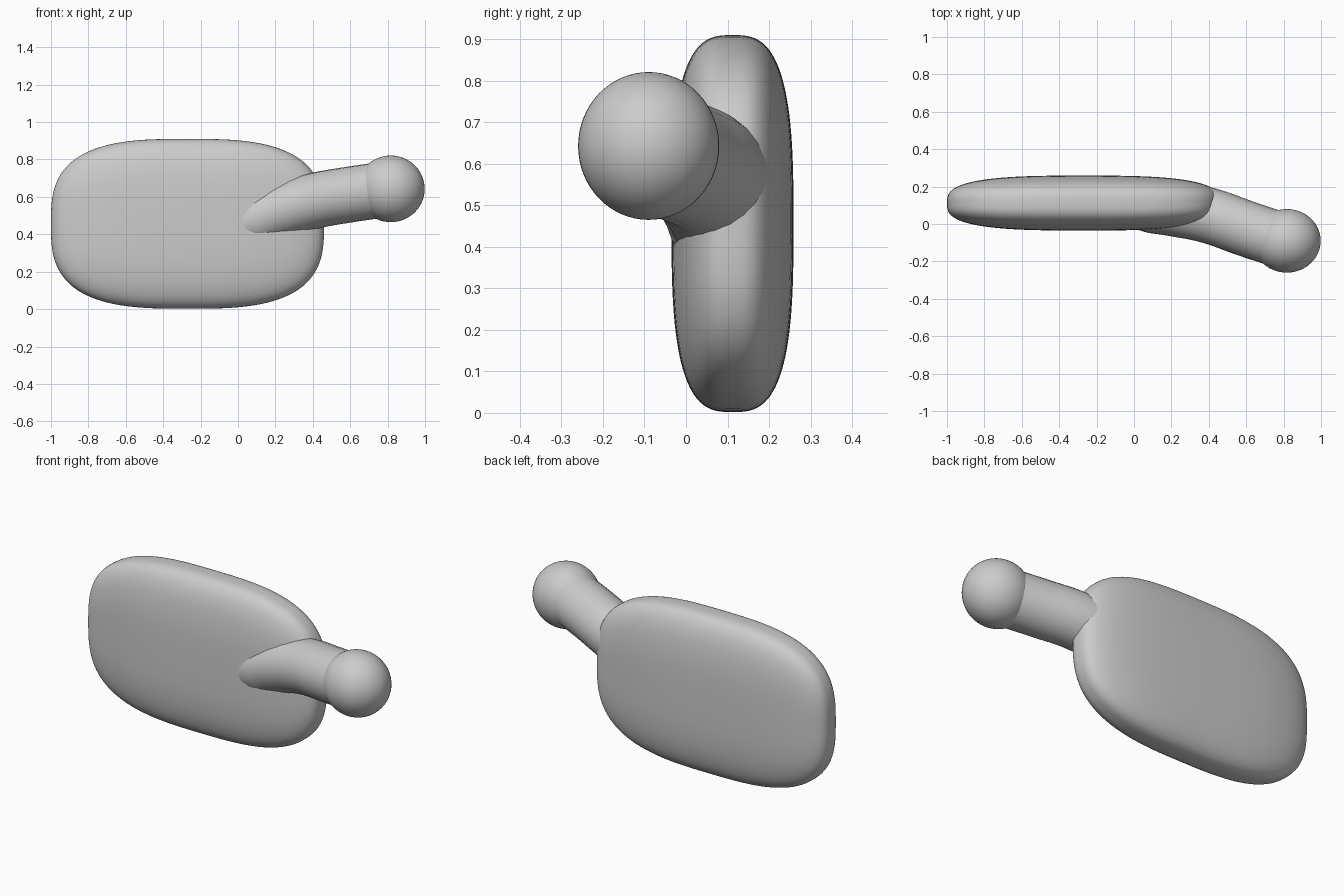
import bpy, bmesh
from mathutils import Vector

if "Cube" in bpy.data.objects:
    bpy.data.objects.remove(bpy.data.objects["Cube"])


def add_object(name, bm):
    mesh = bpy.data.meshes.new(name)
    bm.to_mesh(mesh)
    bm.free()
    for p in mesh.polygons:
        p.use_smooth = True
    obj = bpy.data.objects.new(name, mesh)
    bpy.context.collection.objects.link(obj)
    return obj


# Pillow-like slab: a gridded cube pushed onto a rounded box
def rounded_slab(name, centre, half, power=3.0):
    bm = bmesh.new()
    bmesh.ops.create_cube(bm, size=2)
    bmesh.ops.subdivide_edges(bm, edges=bm.edges[:], cuts=31, use_grid_fill=True)
    for v in bm.verts:
        norm = sum(abs(c) ** power for c in v.co) ** (1 / power)
        d = v.co / norm
        v.co = Vector([centre[i] + d[i] * half[i] for i in range(3)])
    return add_object(name, bm)


rounded_slab("body", (-0.27, 0.112, 0.456), (0.73, 0.147, 0.454))

# Ball at the end of the arm
bm = bmesh.new()
bmesh.ops.create_uvsphere(bm, u_segments=48, v_segments=32, radius=1)
for v in bm.verts:
    v.co = Vector((0.817 + v.co.x * 0.181, -0.09 + v.co.y * 0.17, 0.643 + v.co.z * 0.178))
add_object("ball", bm)

# Bent arm growing out of the front of the body
path = [(-0.01, 0.122, 0.425), (0.1, 0.10, 0.48), (0.2, 0.085, 0.52),
        (0.4, 0.045, 0.577), (0.6, -0.025, 0.613), (0.79, -0.088, 0.64)]
curve = bpy.data.curves.new("arm", 'CURVE')
curve.dimensions = '3D'
curve.bevel_depth = 0.149
curve.bevel_resolution = 10
curve.resolution_u = 10
curve.use_fill_caps = True
spline = curve.splines.new('BEZIER')
spline.bezier_points.add(len(path) - 1)
for point, co in zip(spline.bezier_points, path):
    point.co = co
    point.handle_left_type = point.handle_right_type = 'AUTO'
    point.radius = 1.0
spline.bezier_points[0].radius = 0.92
arm = bpy.data.objects.new("arm", curve)
bpy.context.collection.objects.link(arm)
